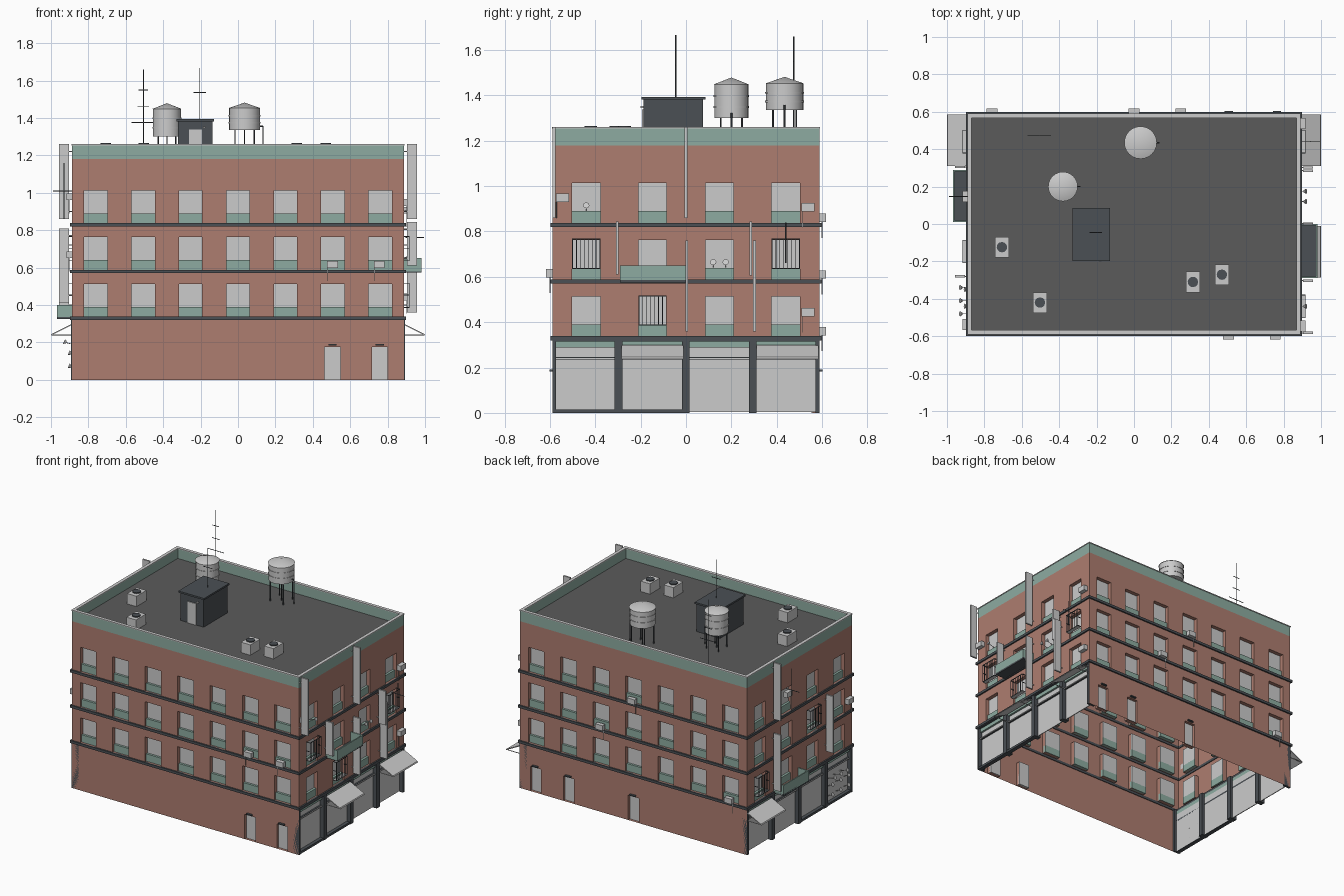
import bpy, bmesh, math
from mathutils import Vector, Matrix

if "Cube" in bpy.data.objects:
    bpy.data.objects.remove(bpy.data.objects["Cube"])

HX, HY, DECK, PAR, TOP = 0.888, 0.588, 1.185, 1.18, 1.26


def material(name, c):
    m = bpy.data.materials.new(name)
    m.diffuse_color = (*c, 1)
    m.use_nodes = True
    m.node_tree.nodes["Principled BSDF"].inputs["Base Color"].default_value = m.diffuse_color
    return m


BRICK = material("brick", (0.42, 0.205, 0.16))
GREEN = material("green_paint", (0.27, 0.41, 0.355))
DARK = material("dark_metal", (0.07, 0.08, 0.09))
TAR = material("roof_tar", (0.105, 0.105, 0.105))


def finish(bm, name, mat=None):
    me = bpy.data.meshes.new(name)
    bm.to_mesh(me)
    bm.free()
    ob = bpy.data.objects.new(name, me)
    bpy.context.collection.objects.link(ob)
    if mat:
        me.materials.append(mat)
    return ob


def add_box(bm, b):
    lo, hi = Vector(b[0::2]), Vector(b[1::2])
    m = Matrix.Translation((lo + hi) / 2) @ Matrix.Diagonal((*(hi - lo), 1))
    bmesh.ops.create_cube(bm, size=1, matrix=m)


def boxes(name, items, mat=None):
    bm = bmesh.new()
    for b in items:
        add_box(bm, b)
    return finish(bm, name, mat)


def add_rod(bm, p, q, r=0.003, n=6, r2=None):
    p, q = Vector(p), Vector(q)
    rot = (q - p).to_track_quat('Z', 'Y').to_matrix().to_4x4()
    bmesh.ops.create_cone(bm, cap_ends=True, segments=n, radius1=r, radius2=r if r2 is None else r2,
                          depth=(q - p).length, matrix=Matrix.Translation((p + q) / 2) @ rot)


def rods(name, items, r=0.003, mat=None):
    bm = bmesh.new()
    for p, q in items:
        add_rod(bm, p, q, r)
    return finish(bm, name, mat)


# Face frame: u along the wall, d outwards, z up
def at(face, u, d, z):
    return {"front": (u, -HY - d, z), "back": (u, HY + d, z),
            "right": (HX + d, u, z), "left": (-HX - d, u, z)}[face]


def fbox(face, u0, u1, d0, d1, z0, z1):
    a, b = at(face, u0, d0, z0), at(face, u1, d1, z1)
    return [v for p, q in zip(a, b) for v in (min(p, q), max(p, q))]


# Walls with recessed openings
ROWS = [0.338, 0.588, 0.838]
LONG, SIDE = [i * 0.2535 for i in range(-3, 4)], [-0.44, -0.147, 0.147, 0.44]
DOORS = {"front": [0.505, 0.758], "back": [0.765, 0.507, 0.0], "left": [], "right": []}
for face in ("front", "back", "left", "right"):
    long = face in ("front", "back")
    half, base = (HX, 0) if long else (HY, 0.32)
    wins = [(u - 0.062, u + 0.062, z, z + 0.175) for u in (LONG if long else SIDE) for z in ROWS]
    doors = [(u - 0.042, u + 0.042, 0, 0.175) for u in DOORS[face]]
    holes = wins + doors
    us = sorted({-half, half} | {h[i] for h in holes for i in (0, 1)})
    zs = sorted({base, PAR} | {h[i] for h in holes for i in (2, 3)})
    bm = bmesh.new()

    def quad(*pts):
        bm.faces.new([bm.verts.new(at(face, *p)) for p in pts])

    for a, b in zip(us, us[1:]):
        for c, d in zip(zs, zs[1:]):
            m, n = (a + b) / 2, (c + d) / 2
            if not any(h[0] < m < h[1] and h[2] < n < h[3] for h in holes):
                quad((a, 0, c), (b, 0, c), (b, 0, d), (a, 0, d))
    for a, b, c, d in holes:
        ring = [(a, c), (b, c), (b, d), (a, d)]
        for (p, q), (r, s) in zip(ring, ring[1:] + ring[:1]):
            quad((r, 0, s), (p, 0, q), (p, -0.03, q), (r, -0.03, s))
    bmesh.ops.remove_doubles(bm, verts=bm.verts, dist=1e-4)
    if face in ("back", "left"):
        bmesh.ops.reverse_faces(bm, faces=bm.faces)
    finish(bm, face + "_wall", BRICK)
    boxes(face + "_window_panes", [fbox(face, a, b, -0.034, -0.028, c + 0.05, d) for a, b, c, d in wins])
    boxes(face + "_window_aprons", [fbox(face, a, b, -0.034, -0.012, c, c + 0.052) for a, b, c, d in wins], GREEN)
    if doors:
        boxes(face + "_doors", [fbox(face, a, b, -0.034, -0.02, c, d) for a, b, c, d in doors])
        boxes(face + "_door_lamps", [fbox(face, a + 0.02, b - 0.02, 0, 0.015, 0.183, 0.191) for a, b, c, d in doors], DARK)


def ring(name, inset, out, z0, z1, mat=None):
    items = [fbox(f, -HX - out, HX + out, -inset, out, z0, z1) for f in ("front", "back")]
    items += [fbox(f, -HY + inset, HY - inset, -inset, out, z0, z1) for f in ("left", "right")]
    return boxes(name, items, mat)


# Ledges, parapet, roof deck
for i, z in enumerate(ROWS):
    ring(f"ledge_{i + 1}", 0.005, 0.01, z - 0.018, z, DARK)
ring("parapet", 0.016, 0.0, PAR, TOP - 0.006, GREEN)
ring("parapet_coping", 0.02, 0.003, TOP - 0.006, TOP)
boxes("roof_deck", [(-HX + 0.01, HX - 0.01, -HY + 0.01, HY - 0.01, DECK - 0.01, DECK)], TAR)

# Shop fronts on both short sides
POSTS = [(-0.588, -0.573), (-0.315, -0.28), (-0.018, 0.016), (0.277, 0.312), (0.57, 0.588)]
BAYS = [(p[1], q[0]) for p, q in zip(POSTS, POSTS[1:])]
for f in ("left", "right"):
    boxes(f + "_shop_frame", [fbox(f, a, b, -0.05, 0.004, 0, 0.325) for a, b in POSTS]
          + [fbox(f, a, b, -0.03, 0, 0, 0.016) for a, b in BAYS[:2]]
          + [fbox(f, a, b, -0.03, -0.012, 0.234, 0.246) for a, b in BAYS]
          + [fbox(f, -HY, HY, -0.03, 0.006, 0.314, 0.33)], DARK)
    boxes(f + "_shop_panes", [fbox(f, a, b, -0.03, -0.024, 0.004, 0.29) for a, b in BAYS])
    boxes(f + "_shop_rails", [fbox(f, a, b, -0.024, -0.008, 0.236, 0.243) for a, b in BAYS])
    boxes(f + "_shop_fascia", [fbox(f, a, b, -0.03, -0.01, 0.288, 0.316) for a, b in BAYS], GREEN)


# Awnings: sloped sheet on a rod frame
def awning(f, u0, u1):
    bm = bmesh.new()
    v = [[bm.verts.new(at(f, u, d, z)) for u in (u0, u1)]
         for d, z in ((0, 0.3), (0.108, 0.246), (0.112, 0.238), (0.106, 0.24), (0, 0.293))]
    for a, b in zip(v, v[1:] + v[:1]):
        bm.faces.new((a[0], a[1], b[1], b[0]))
    bm.faces.new([a[0] for a in v])
    bm.faces.new([a[1] for a in v][::-1])
    bmesh.ops.recalc_face_normals(bm, faces=bm.faces)
    finish(bm, f + "_awning")
    rods(f + "_awning_arms", [(at(f, u, 0, 0.24), at(f, u, 0.11, 0.24)) for u in (u0 + 0.004, u1 - 0.004)])


awning("right", -0.285, -0.012)
awning("right", 0.31, 0.585)
awning("left", 0.31, 0.585)


# Balconies
def balcony(f, u0, u1, d, z):
    boxes(f + "_balcony_floor", [fbox(f, u0, u1, 0, d, z, z + 0.012)], DARK)
    boxes(f + "_balcony_rail", [fbox(f, u0, u1, d - 0.008, d, z + 0.004, z + 0.075),
                                fbox(f, u0, u0 + 0.008, 0, d, z + 0.004, z + 0.075),
                                fbox(f, u1 - 0.008, u1, 0, d, z + 0.004, z + 0.075)], GREEN)


balcony("right", -0.29, 0.0, 0.092, 0.575)
balcony("left", 0.01, 0.29, 0.08, 0.325)

# Hanging blade signs with brackets
SIGNS = [("right", -0.582, 0.86, 1.26), ("right", 0.0, 0.86, 1.26), ("right", -0.303, 0.61, 0.845),
         ("right", 0.003, 0.36, 0.76), ("right", 0.285, 0.605, 0.845), ("right", 0.302, 0.36, 0.76),
         ("left", 0.305, 0.86, 1.26), ("left", 0.305, 0.36, 0.76), ("left", -0.28, 0.41, 0.81)]
for f, u, z0, z1 in SIGNS:
    boxes(f + "_blade_sign", [fbox(f, u - 0.006, u + 0.006, 0.015, 0.07, z0, z1)])
    rods(f + "_sign_brackets", [(at(f, u, 0, z), at(f, u, 0.02, z)) for z in (z0 + 0.04, z1 - 0.04)])

# Air conditioners with drip pipes
ACS = [("right", -0.545, 0.93), ("right", 0.538, 0.888), ("right", 0.538, 0.425), ("front", 0.505, 0.598),
       ("front", 0.755, 0.598), ("back", -0.76, 0.342), ("back", 0.0, 0.842), ("back", 0.25, 0.592),
       ("left", 0.147, 0.96), ("left", -0.538, 0.65)]
for f, u, z in ACS:
    boxes(f + "_air_conditioner", [fbox(f, u - 0.029, u + 0.029, 0, 0.03, z, z + 0.037)])
    rods(f + "_drip_pipe", [(at(f, u - 0.026, 0.012, z), at(f, u - 0.026, 0.012, z - 0.07))], 0.0015)

# Window cages
for f, u, z in [("right", -0.44, 0.635), ("right", 0.44, 0.635), ("right", -0.147, 0.385),
                ("left", 0.44, 0.385), ("left", -0.147, 0.635)]:
    a, b, d, h = u - 0.062, u + 0.062, 0.03, 0.133
    items = [fbox(f, a, b, d - 0.004, d, z + t, z + t + 0.004) for t in (0, h - 0.004)]
    items += [fbox(f, s, s + 0.003, d - 0.003, d, z, z + h) for s in [a + i * 0.0173 for i in range(8)]]
    items += [fbox(f, s, s + 0.003, 0, d, z + t, z + t + 0.004) for s in (a, b - 0.003) for t in (0, h / 2, h - 0.004)]
    boxes(f + "_window_cage", items, DARK)
    boxes(f + "_cage_tray", [fbox(f, a, b, 0, d, z, z + 0.004)])

# Satellite dishes and small lamps
DISHES = [("right", -0.44, 0.91, 0.02), ("right", 0.12, 0.66, 0.02), ("right", 0.175, 0.66, 0.02)]
DISHES += [("left", u, 0.2, 0.03) for u in (-0.34, -0.41, -0.48)]
DISHES += [("left", u, z, 0.005) for u in (-0.35, -0.44, -0.53) for z in (0.07, 0.14)]
for f, u, z, d in DISHES:
    bm = bmesh.new()
    add_rod(bm, at(f, u, d, z), at(f, u, d + 0.012, z + 0.005), 0.006, 12, 0.014)
    add_rod(bm, at(f, u, -0.03, z - 0.018), at(f, u, d + 0.004, z), 0.002)
    finish(bm, f + "_small_dish")


# Roof water tanks: lathed body, legs and outlet pipe
def tank(x, y, r, z0, z1, tip):
    h = z1 - z0
    prof = [(0, z0), (r, z0)]
    for t in (0.33, 0.66):
        z = z0 + h * t
        prof += [(r, z - 0.004), (r + 0.003, z - 0.004), (r + 0.003, z + 0.004), (r, z + 0.004)]
    prof += [(r, z1), (r + 0.004, z1), (0, tip)]
    bm = bmesh.new()
    vs = [bm.verts.new((x + a, y, b)) for a, b in prof]
    es = [bm.edges.new(p) for p in zip(vs, vs[1:])]
    bmesh.ops.spin(bm, geom=vs + es, cent=(x, y, 0), axis=(0, 0, 1), angle=math.tau, steps=24)
    bmesh.ops.remove_doubles(bm, verts=bm.verts, dist=1e-4)
    bmesh.ops.recalc_face_normals(bm, faces=bm.faces)
    ob = finish(bm, "water_tank")
    bpy.context.view_layer.objects.active = ob
    ob.select_set(True)
    bpy.ops.object.shade_smooth_by_angle(angle=math.radians(30))
    ob.select_set(False)
    c = r * 0.62
    rods("tank_legs", [((x + i, y + j, DECK), (x + i, y + j, z0)) for i in (-c, c) for j in (-c, c)]
         + [((x, y, DECK), (x, y, z0))], 0.004, DARK)
    rods("tank_pipe", [((x + r - 0.01, y, z0 + 0.02), (x + r + 0.016, y, z0 + 0.02)),
                       ((x + r + 0.016, y, z0 + 0.022), (x + r + 0.016, y, DECK))], 0.004, DARK)


tank(-0.38, 0.2, 0.075, 1.3, 1.448, 1.479)
tank(0.035, 0.435, 0.083, 1.335, 1.452, 1.482)

# Stair shed
boxes("stair_shed", [(-0.32, -0.137, -0.188, 0.076, DECK, 1.384),
                     (-0.329, -0.128, -0.197, 0.085, 1.382, 1.394)], DARK)
boxes("shed_door", [(-0.262, -0.192, -0.193, -0.185, DECK, 1.337), (-0.187, -0.175, -0.2, -0.185, 1.345, 1.353)])

# Roof vent boxes with fan caps
for x, y in [(-0.706, -0.124), (-0.503, -0.42), (0.315, -0.31), (0.47, -0.271)]:
    boxes("roof_vent", [(x - 0.037, x + 0.037, y - 0.055, y + 0.055, DECK, 1.258)])
    bm = bmesh.new()
    add_rod(bm, (x, y, 1.258), (x, y, 1.265), 0.028, 12)
    finish(bm, "vent_fan", DARK)


# Aerials: mast with cross bars
def aerial(x, y, z0, z1, bars):
    rods("aerial", [((x, y, z0), (x, y, z1))]
         + [((x - w, y, z), (x + w, y, z)) for z, w in bars], 0.0025, DARK)


aerial(-0.506, 0.475, DECK, 1.66, [(1.375, 0.063), (1.46, 0.03), (1.55, 0.025)])
aerial(-0.205, -0.045, 1.39, 1.667, [(1.535, 0.034)])
aerial(-0.93, 0.147, 0.86, 1.16, [(1.01, 0.06)])
aerial(0.945, 0.44, 0.66, 0.84, [(0.76, 0.05)])
